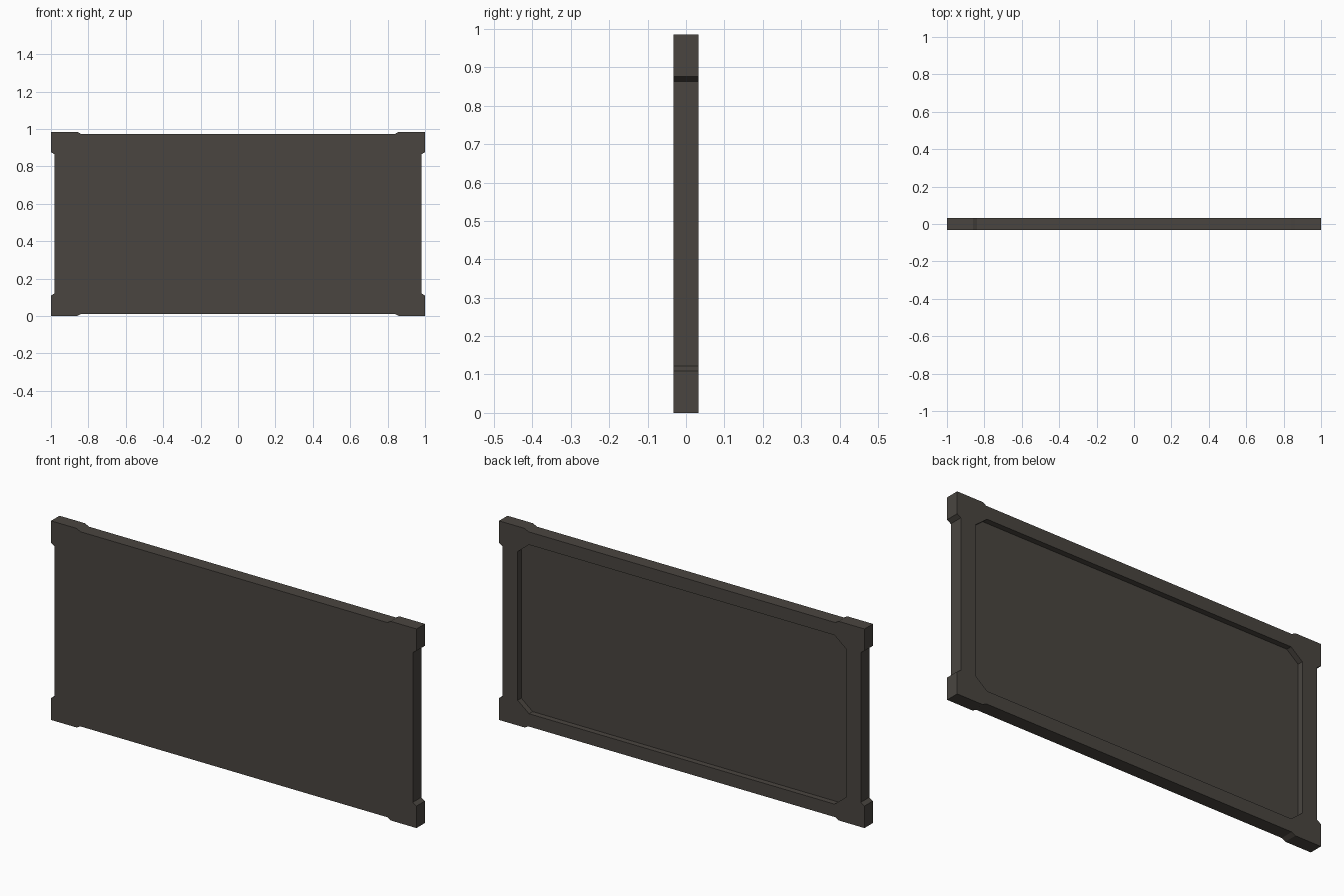
import bpy, bmesh

if "Cube" in bpy.data.objects:
    bpy.data.objects.remove(bpy.data.objects["Cube"])

HEIGHT = 0.985
Y_FRONT, Y_BACK = -0.033, 0.033
RECESS_DEPTH = 0.028
ZC = HEIGHT / 2


def mirrored_loop(quarter):
    """Mirror a top-right quarter outline (right to top) into a full closed loop."""
    top = quarter + [(-x, z) for x, z in reversed(quarter)]
    full = top + [(-x, -z) for x, z in top]
    return [(x, z + ZC) for x, z in full]


# outline with raised, chamfered corner blocks
outline = mirrored_loop([
    (0.98, 0.371), (1.0, 0.384), (1.0, ZC),
    (0.86, ZC), (0.84, ZC - 0.011)])
# back recess with clipped corners
recess = mirrored_loop([(0.898, 0.368), (0.836, 0.418)])

bm = bmesh.new()


def ring(points, y):
    return [bm.verts.new((x, y, z)) for x, z in points]


def bridge(a, b):
    n = len(a)
    for i in range(n):
        bm.faces.new((a[i], a[(i + 1) % n], b[(i + 1) % n], b[i]))


front = ring(outline, Y_FRONT)
back = ring(outline, Y_BACK)
lip = ring(recess, Y_BACK)
floor = ring(recess, Y_BACK - RECESS_DEPTH)

# front face, outer rim, recess walls and recess floor
bm.faces.new(front)
bridge(front, back)
bridge(lip, floor)
bm.faces.new(floor)

# back border: one strip per quarter side around the recess
q, r = len(outline) // 4, 2
for k in range(4):
    o = [back[k * q + i] for i in range(q)]
    l = [lip[k * r + i] for i in range(r)]
    bm.faces.new(o + l[::-1])
    bm.faces.new((o[-1], back[(k + 1) * q % len(back)],
                  lip[(k + 1) * r % len(lip)], l[-1]))

bmesh.ops.recalc_face_normals(bm, faces=bm.faces[:])
bmesh.ops.triangulate(bm, faces=[f for f in bm.faces if len(f.verts) > 4])

mesh = bpy.data.meshes.new("wall_panel")
bm.to_mesh(mesh)
bm.free()

mat = bpy.data.materials.new("dark warm grey")
mat.diffuse_color = (0.068, 0.060, 0.051, 1)
mat.use_nodes = True
mat.node_tree.nodes["Principled BSDF"].inputs["Base Color"].default_value = mat.diffuse_color
mesh.materials.append(mat)

panel = bpy.data.objects.new("wall_panel", mesh)
bpy.context.collection.objects.link(panel)
